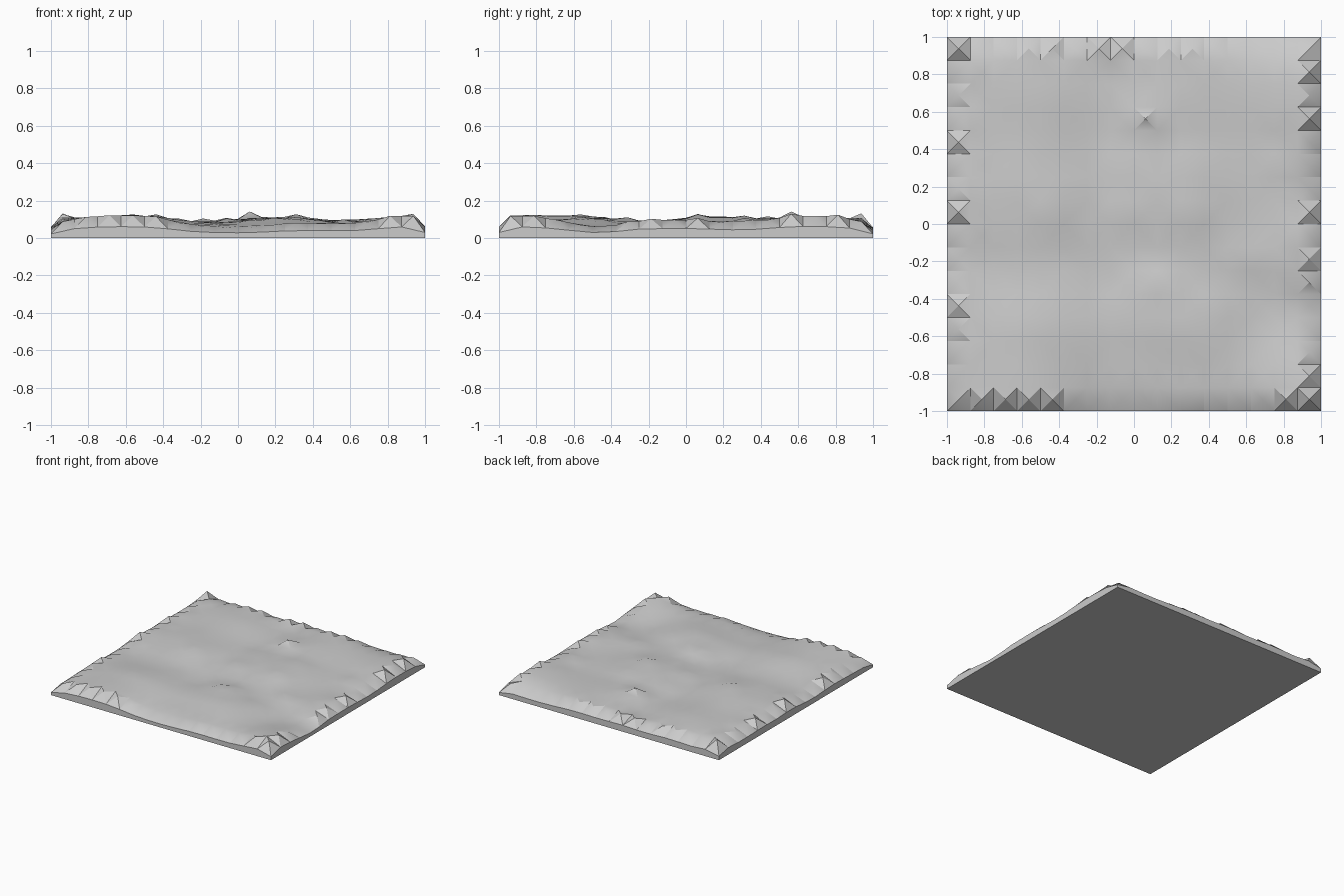
import bpy
import bmesh
import random

cube = bpy.data.objects.get("Cube")
if cube:
    bpy.data.objects.remove(cube)

random.seed(4)
COUNT = 16
CELL = 2 / COUNT

# Ridge profiles in thousandths, one value per cell
ridge_x = [118, 116, 122, 128, 122, 108, 92, 96, 112, 118, 120, 110, 98, 90, 98, 105]
ridge_y = [115, 120, 122, 128, 112, 96, 90, 105, 112, 120, 112, 108, 112, 116, 112, 108]
front_row = [90, 110, 118, 125, 112, 85, 65, 58, 60, 70, 78, 80, 68, 62, 112, 120]
right_row = [120, 118, 85, 55, 50, 72, 105, 95, 92, 82, 88, 95, 120, 118, 118, 85]

# Small peaks: column, row, added height in thousandths
peaks = [(0, 15, 30), (6, 15, 28), (7, 15, 28), (15, 8, 16), (15, 5, 20),
         (0, 11, 20), (0, 8, 25), (0, 4, 15), (8, 12, 42), (7, 10, 20),
         (10, 10, 20), (14, 10, 20), (7, 8, 24), (4, 8, 24), (10, 8, 20),
         (12, 6, 20), (8, 5, 22), (9, 5, 20), (15, 12, 8), (15, 14, 8)]


def cell_height(i, j):
    """Height at a cell centre: inner ridges blended into the two rim rows."""
    inner = ridge_x[i] * ridge_y[j] / 130
    near_front = max(0, 1 - j / 4)
    near_right = max(0, 1 - (COUNT - 1 - i) / 4)
    total = max(1, near_front + near_right)
    rim = (near_front * front_row[i] + near_right * right_row[j]) / total
    rest = max(0, 1 - near_front - near_right)
    return (rim + rest * inner + random.uniform(-4, 4)) / 1000


heights = {(i, j): cell_height(i, j) for i in range(COUNT) for j in range(COUNT)}
for i, j, extra in peaks:
    heights[i, j] += extra / 1000


def corner_height(i, j):
    """Mean of the four cells around a grid corner; nothing lies outside."""
    around = [(i - 1, j - 1), (i, j - 1), (i - 1, j), (i, j)]
    return sum(heights.get(cell, 0) for cell in around) / 4


# Terrain surface: every cell is a fan of four triangles
bm = bmesh.new()
corners = {}
for i in range(COUNT + 1):
    for j in range(COUNT + 1):
        corners[i, j] = bm.verts.new((i * CELL - 1, j * CELL - 1, corner_height(i, j)))
for (i, j), height in heights.items():
    centre = bm.verts.new(((i + 0.5) * CELL - 1, (j + 0.5) * CELL - 1, height))
    ring = [corners[i, j], corners[i + 1, j], corners[i + 1, j + 1], corners[i, j + 1]]
    for k in range(4):
        bm.faces.new((ring[k], ring[(k + 1) % 4], centre))

# Side walls and flat underside
rim_edges = [edge for edge in bm.edges if edge.is_boundary]
skirt = bmesh.ops.extrude_edge_only(bm, edges=rim_edges)["geom"]
for item in skirt:
    if isinstance(item, bmesh.types.BMVert):
        item.co.z = 0
bmesh.ops.holes_fill(bm, edges=[e for e in bm.edges if e.is_boundary], sides=0)
bmesh.ops.recalc_face_normals(bm, faces=bm.faces)

mesh = bpy.data.meshes.new("terrain_tile")
bm.to_mesh(mesh)
bm.free()
tile = bpy.data.objects.new("terrain_tile", mesh)
bpy.context.collection.objects.link(tile)

# Plain stone grey
stone = bpy.data.materials.new("stone_grey")
stone.use_nodes = True
colour = (0.6, 0.6, 0.6, 1)
stone.diffuse_color = colour
stone.node_tree.nodes["Principled BSDF"].inputs["Base Color"].default_value = colour
mesh.materials.append(stone)

# Smooth slopes, crisp peaks and rim
bpy.context.view_layer.objects.active = tile
tile.select_set(True)
bpy.ops.object.shade_smooth_by_angle(angle=0.52)
